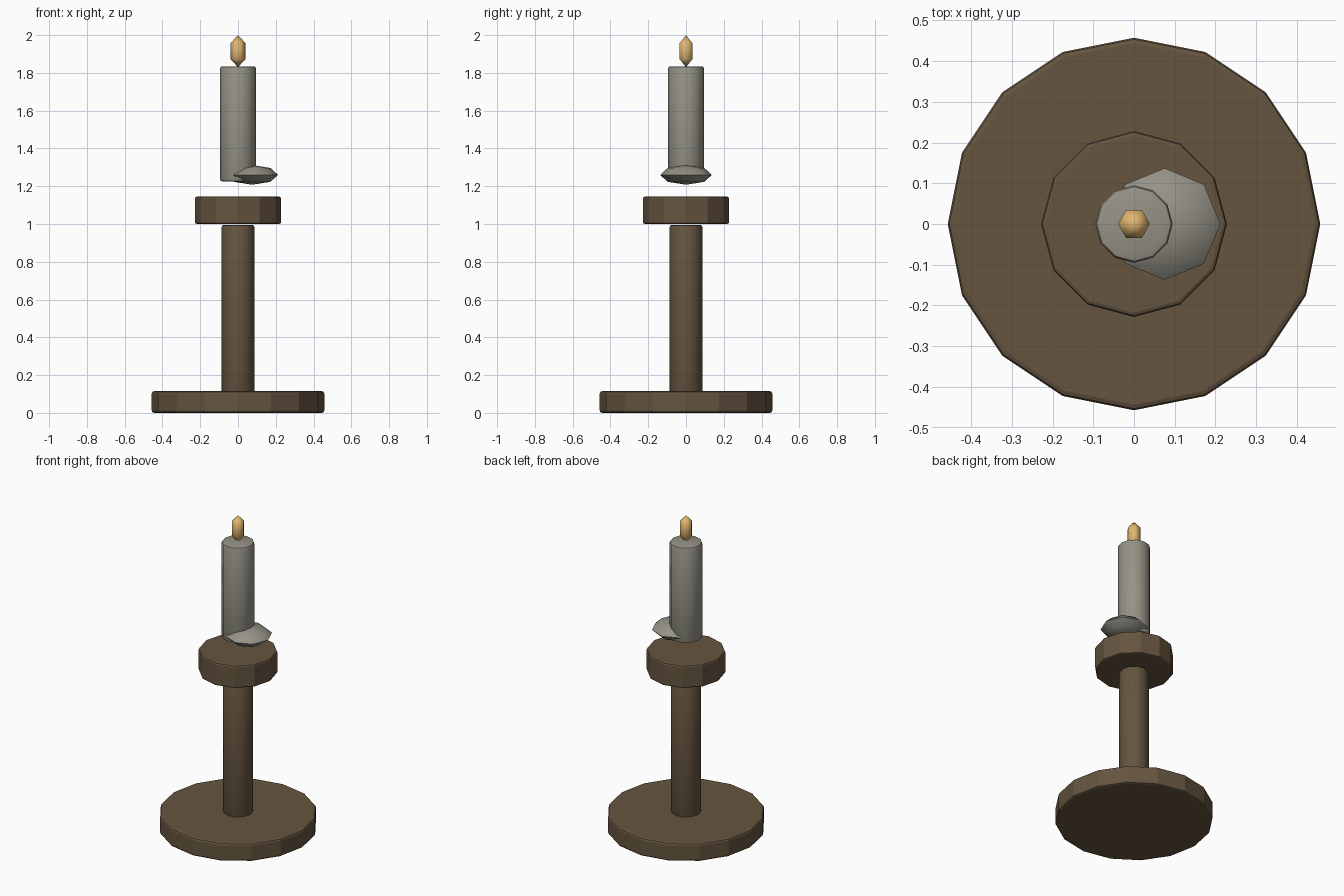
import bpy
from math import radians

cube = bpy.data.objects.get("Cube")
if cube:
    bpy.data.objects.remove(cube, do_unlink=True)


def material(name, colour):
    mat = bpy.data.materials.new(name)
    mat.use_nodes = True
    mat.diffuse_color = (*colour, 1)
    mat.node_tree.nodes["Principled BSDF"].inputs["Base Color"].default_value = (*colour, 1)
    return mat


wood = material("dark wood", (0.13, 0.09, 0.05))
wax = material("grey wax", (0.30, 0.29, 0.24))
fire = material("warm flame", (0.75, 0.46, 0.16))


def finish(name, mat, smooth_angle):
    obj = bpy.context.object
    obj.name = name
    obj.data.materials.append(mat)
    if smooth_angle:
        bpy.ops.object.shade_smooth_by_angle(angle=radians(smooth_angle))
    return obj


def turned(name, mat, sides, radius, bottom, top, bevel, smooth_angle=0):
    """Upright cylinder with softened rims."""
    bpy.ops.mesh.primitive_cylinder_add(
        vertices=sides, radius=radius, depth=top - bottom,
        location=(0, 0, (bottom + top) / 2))
    obj = bpy.context.object
    mod = obj.modifiers.new("rim bevel", "BEVEL")
    mod.width = bevel
    mod.segments = 2
    mod.limit_method = "ANGLE"
    mod.angle_limit = radians(60)
    bpy.ops.object.modifier_apply(modifier=mod.name)
    return finish(name, mat, smooth_angle)


def blob(name, mat, sides, rings, size, location, smooth_angle):
    """Low-poly ellipsoid."""
    bpy.ops.mesh.primitive_uv_sphere_add(
        segments=sides, ring_count=rings, radius=1, location=location)
    bpy.context.object.scale = size
    bpy.ops.object.transform_apply(location=False, rotation=False, scale=True)
    return finish(name, mat, smooth_angle)


# Wooden stand
turned("base", wood, 16, 0.457, 0, 0.115, 0.013)
turned("stem", wood, 12, 0.087, 0.08, 0.995, 0.012, 40)
turned("dish", wood, 12, 0.228, 1.0, 1.145, 0.01)

# Candle with a pool of wax at its foot
turned("candle", wax, 12, 0.095, 1.225, 1.835, 0.012, 40)
drip = blob("wax_drip", wax, 8, 4, (0.137, 0.137, 0.052), (0.075, 0, 1.26), 60)

# Flame; the first corner points along y
flame = blob("flame", fire, 6, 3, (0.045, 0.045, 0.085), (0, 0, 1.915), 65)
flame.rotation_euler.z = radians(30)
